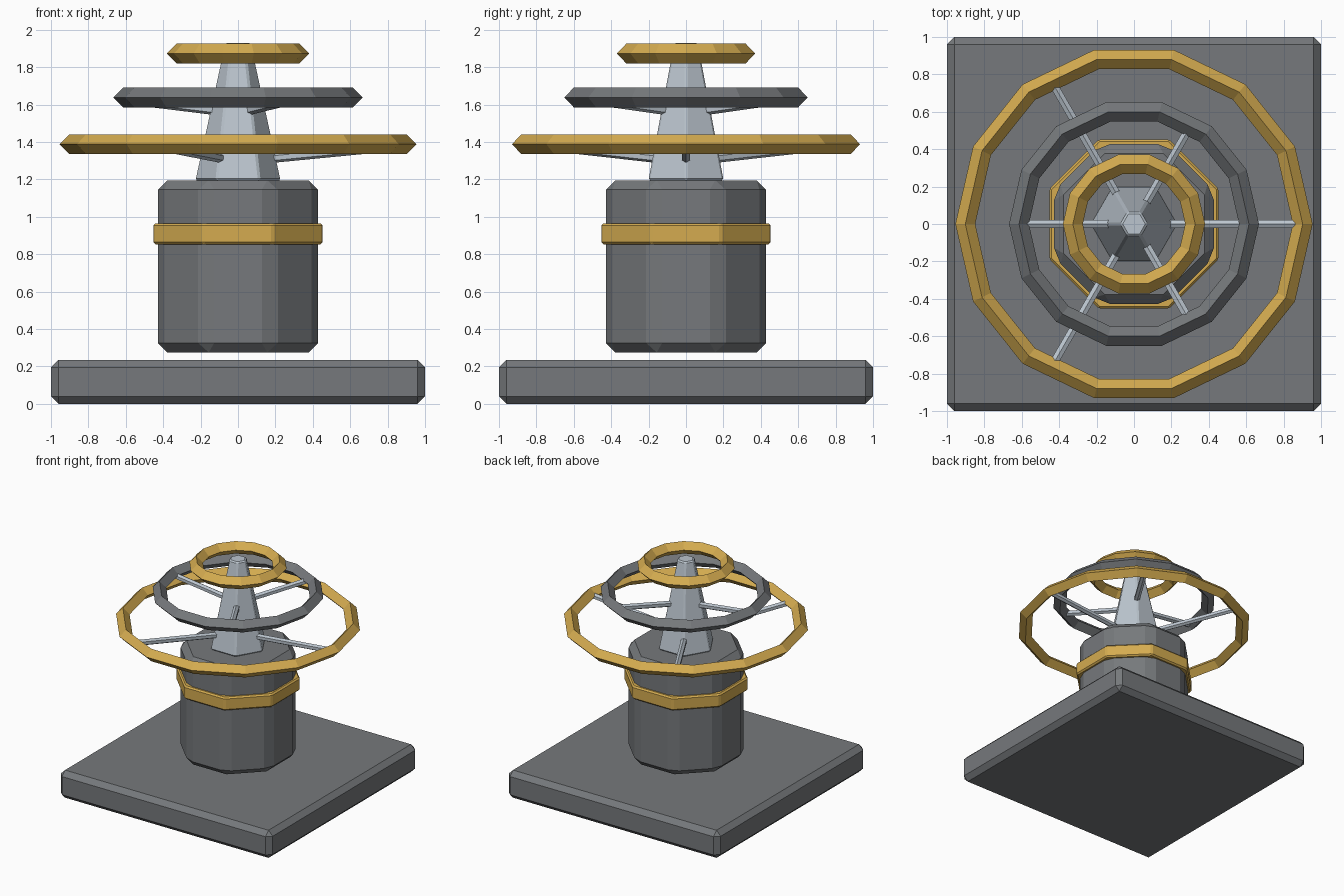
import bpy
import math
from mathutils import Vector

if "Cube" in bpy.data.objects:
    bpy.data.objects.remove(bpy.data.objects["Cube"])


def material(name, rgb):
    m = bpy.data.materials.new(name)
    m.diffuse_color = (*rgb, 1)
    m.use_nodes = True
    m.node_tree.nodes["Principled BSDF"].inputs["Base Color"].default_value = m.diffuse_color
    return m


GREY = material("dark_grey", (0.18, 0.19, 0.20))
GOLD = material("gold", (0.66, 0.41, 0.08))
SILVER = material("silver", (0.50, 0.56, 0.62))


def finish(name, mat, bevel=0):
    ob = bpy.context.object
    ob.name = name
    ob.data.materials.append(mat)
    if bevel:
        mod = ob.modifiers.new("bevel", 'BEVEL')
        mod.width = bevel
        mod.segments = 1
        mod.limit_method = 'ANGLE'
        mod.angle_limit = math.radians(30)
    return ob


def prism(name, mat, sides, r1, r2, z0, z1, turn, bevel):
    bpy.ops.mesh.primitive_cone_add(vertices=sides, radius1=r1, radius2=r2, depth=z1 - z0,
                                    location=(0, 0, (z0 + z1) / 2), rotation=(0, 0, turn))
    return finish(name, mat, bevel)


def ring(name, mat, radius, z):
    bpy.ops.mesh.primitive_torus_add(major_segments=14, minor_segments=4, major_radius=radius,
                                     minor_radius=0.053, location=(0, 0, z))
    return finish(name, mat)


def spokes(name, start, r0, z0, r1, z1):
    # three thin rods rising from the spire to a ring
    for i in range(3):
        a = math.radians(start + 120 * i)
        d = Vector((math.cos(a), math.sin(a), 0))
        p = d * r0 + Vector((0, 0, z0))
        q = d * r1 + Vector((0, 0, z1))
        bpy.ops.mesh.primitive_cylinder_add(vertices=6, radius=0.025, depth=(q - p).length,
                                            location=(p + q) / 2)
        ob = finish(f"{name}_{i + 1}", SILVER)
        # tilt first, then turn about the vertical, keeping a ridge on top
        ob.rotation_euler = (0, math.pi / 2 - math.atan2(z1 - z0, r1 - r0), a)
        for v in ob.data.vertices:
            v.co.x, v.co.y = v.co.y, -v.co.x


# square base slab
bpy.ops.mesh.primitive_cube_add(size=1, location=(0, 0, 0.1175))
slab = bpy.context.object
for v in slab.data.vertices:
    v.co.x *= 2
    v.co.y *= 2
    v.co.z *= 0.235
finish("base_slab", GREY, 0.04)

# eight-sided body and its band
oct_scale = 1 / math.cos(math.pi / 8)
eighth = math.pi / 8
prism("body", GREY, 8, 0.428 * oct_scale, 0.428 * oct_scale, 0.275, 1.195, eighth, 0.05)
prism("body_band", GOLD, 8, 0.453 * oct_scale, 0.453 * oct_scale, 0.852, 0.965, eighth, 0.012)

# six-sided spire with a corner on the x axis
prism("spire", SILVER, 6, 0.232, 0.072, 1.195, 1.93, math.pi / 2, 0.01)

# rings
ring("large_ring", GOLD, 0.902, 1.388)
ring("middle_ring", GREY, 0.615, 1.638)
ring("top_ring", GOLD, 0.327, 1.873)

# spokes
spokes("large_spoke", 0, 0.15, 1.31, 0.87, 1.38)
spokes("middle_spoke", 60, 0.09, 1.565, 0.58, 1.625)
